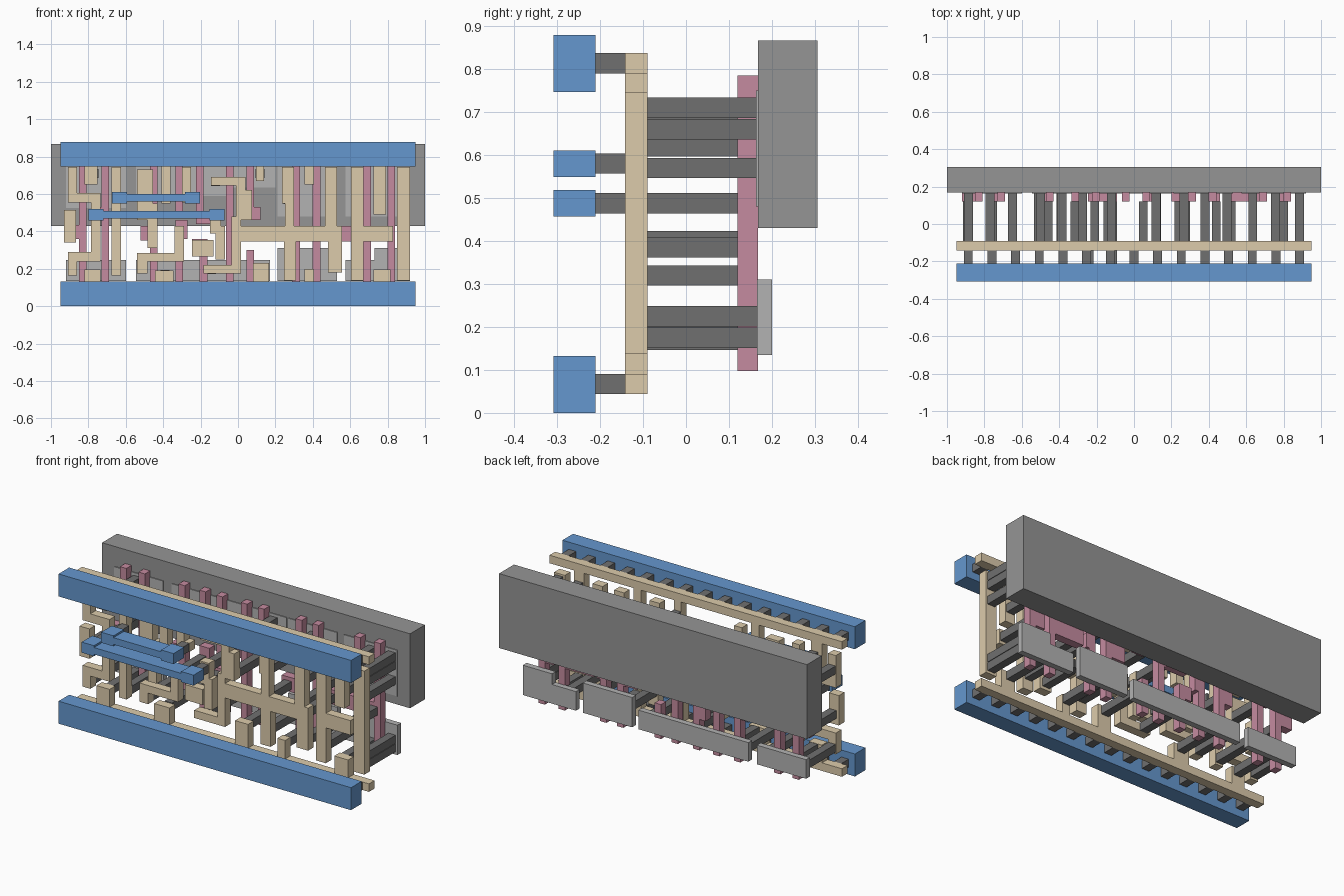
import bpy, bmesh


def material(name, colour):
    m = bpy.data.materials.new(name)
    m.diffuse_color = (*colour, 1)
    return m


BLUE = material("blue", (0.13, 0.31, 0.62))
TAN = material("tan", (0.72, 0.60, 0.41))
PINK = material("pink", (0.56, 0.26, 0.35))
DARK = material("dark_grey", (0.16, 0.16, 0.16))
MID = material("mid_grey", (0.30, 0.30, 0.30))
LIGHT = material("light_grey", (0.45, 0.45, 0.45))


def plate(name, rects, y0, y1, mat):
    """Union outline of x/z rectangles, extruded from y0 to y1."""
    xs = sorted({v for r in rects for v in r[:2]})
    zs = sorted({v for r in rects for v in r[2:]})
    bm = bmesh.new()
    for xa, xb in zip(xs, xs[1:]):
        for za, zb in zip(zs, zs[1:]):
            cx, cz = (xa + xb) / 2, (za + zb) / 2
            if any(r[0] < cx < r[1] and r[2] < cz < r[3] for r in rects):
                bm.faces.new([bm.verts.new((x, y0, z)) for x, z in
                              ((xa, za), (xb, za), (xb, zb), (xa, zb))])
    bmesh.ops.remove_doubles(bm, verts=bm.verts, dist=1e-5)
    new = bmesh.ops.extrude_face_region(bm, geom=bm.faces[:])["geom"]
    bmesh.ops.translate(bm, vec=(0, y1 - y0, 0),
                        verts=[v for v in new if isinstance(v, bmesh.types.BMVert)])
    bmesh.ops.recalc_face_normals(bm, faces=bm.faces)
    bmesh.ops.dissolve_limit(bm, angle_limit=0.01, verts=bm.verts, edges=bm.edges)
    me = bpy.data.meshes.new(name)
    bm.to_mesh(me)
    bm.free()
    me.materials.append(mat)
    ob = bpy.data.objects.new(name, me)
    bpy.context.collection.objects.link(ob)


def pegs(name, points, y0, y1):
    h = 0.0235
    plate(name, [(x - h, x + h, z - h, z + h) for x, z in points], y0, y1, DARK)


# Back slab
plate("back_slab", [(-1, 1, 0.43, 0.867)], 0.168, 0.306, MID)

# Lower light plates, and shallow upper plates set in the slab
plate("lower_plates", [
    (-0.92, -0.60, 0.135, 0.247), (-0.545, -0.19, 0.135, 0.247),
    (-0.19, 0.17, 0.135, 0.247), (0.21, 0.53, 0.135, 0.31),
    (0.575, 0.73, 0.135, 0.247), (0.73, 0.92, 0.135, 0.31)], 0.165, 0.2, LIGHT)
plate("upper_plates", [
    (-0.92, -0.60, 0.525, 0.75), (-0.545, -0.05, 0.59, 0.75),
    (-0.05, 0.20, 0.635, 0.75), (0.21, 0.53, 0.48, 0.75),
    (0.575, 0.92, 0.48, 0.75)], 0.163, 0.2, LIGHT)

# Pink upright bars and their crosspieces
bars = [(x - 0.0205, x + 0.0205, 0.098, 0.785)
        for x in (-0.83, -0.71, -0.45, 0.31, 0.42, 0.69, 0.82)]
bars += [(-0.335, -0.294, 0.098, 0.46), (-0.335, -0.294, 0.50, 0.785),
         (-0.205, -0.164, 0.098, 0.36), (-0.225, -0.184, 0.44, 0.785),
         (-0.065, -0.024, 0.098, 0.785), (0.045, 0.086, 0.098, 0.30),
         (0.045, 0.086, 0.46, 0.785)]
bars += [(-0.92, -0.81, 0.36, 0.435), (-0.785, -0.69, 0.46, 0.53),
         (-0.52, -0.43, 0.35, 0.43), (-0.335, -0.27, 0.36, 0.46),
         (-0.245, -0.164, 0.28, 0.36), (-0.225, -0.09, 0.44, 0.51),
         (0.045, 0.12, 0.46, 0.53), (0.20, 0.33, 0.345, 0.43),
         (0.40, 0.46, 0.345, 0.43), (0.48, 0.69, 0.345, 0.43),
         (0.74, 0.84, 0.345, 0.43)]
plate("pink_bars", bars, 0.12, 0.168, PINK)

# Tan rails with stubs, and the tan tracks between them
rails = [(-0.95, 0.95, z, z + 0.047) for z in (0.044, 0.790)]
stubs = [(-0.82, -0.75, 0.65, 0.8), (-0.82, -0.735, 0.08, 0.195),
         (-0.41, -0.36, 0.55, 0.8), (-0.445, -0.345, 0.08, 0.19),
         (0.08, 0.165, 0.08, 0.23), (0.095, 0.14, 0.67, 0.8),
         (0.355, 0.405, 0.08, 0.2), (0.355, 0.405, 0.65, 0.8),
         (0.725, 0.79, 0.49, 0.8), (0.725, 0.815, 0.08, 0.195)]
plate("tan_rails", rails + stubs, -0.142, -0.09, TAN)
tracks = {
    "left_bracket": [(-0.91, -0.86, 0.58, 0.745), (-0.91, -0.735, 0.555, 0.605),
                     (-0.785, -0.735, 0.24, 0.605), (-0.91, -0.735, 0.24, 0.29),
                     (-0.91, -0.86, 0.165, 0.29)],
    "left_block": [(-0.93, -0.865, 0.34, 0.515)],
    "left_column": [(-0.675, -0.625, 0.165, 0.745)],
    "stepped": [(-0.54, -0.455, 0.51, 0.73), (-0.54, -0.43, 0.46, 0.55),
                (-0.485, -0.43, 0.31, 0.51)],
    "hook": [(-0.54, -0.485, 0.175, 0.285), (-0.54, -0.29, 0.24, 0.285),
             (-0.34, -0.29, 0.24, 0.43)],
    "upper_block": [(-0.30, -0.215, 0.555, 0.605), (-0.30, -0.25, 0.555, 0.745)],
    "middle_block": [(-0.245, -0.13, 0.265, 0.355)],
    "middle_column": [(-0.15, -0.09, 0.39, 0.52), (-0.12, -0.07, 0.25, 0.43)],
    "winding": [(-0.145, 0.04, 0.645, 0.69), (-0.01, 0.04, 0.60, 0.69),
                (-0.01, 0.075, 0.46, 0.62), (-0.185, 0.015, 0.175, 0.22),
                (-0.035, 0.015, 0.175, 0.48), (0, 0.555, 0.345, 0.43),
                (0.235, 0.30, 0.55, 0.745), (0.25, 0.30, 0.43, 0.57),
                (0.245, 0.31, 0.137, 0.345), (0.465, 0.53, 0.43, 0.745),
                (0.48, 0.555, 0.18, 0.345)],
    "right_branch": [(0.605, 0.67, 0.137, 0.745), (0.605, 0.83, 0.345, 0.43)],
    "right_column": [(0.85, 0.92, 0.137, 0.745)],
}
for name, rects in tracks.items():
    plate("track_" + name, rects, -0.142, -0.09, TAN)

# Long dark pegs: to the plates, and shorter ones to the pink bars
pegs("plate_pegs", [
    (-0.885, 0.66), (-0.885, 0.20), (-0.77, 0.71), (-0.77, 0.17), (-0.65, 0.62),
    (-0.65, 0.20), (-0.50, 0.66), (-0.51, 0.20), (-0.385, 0.66), (-0.39, 0.17),
    (-0.275, 0.66), (-0.12, 0.667), (-0.14, 0.197), (0.118, 0.71), (0.12, 0.20),
    (0.268, 0.57), (0.268, 0.66), (0.275, 0.22), (0.38, 0.69), (0.38, 0.17),
    (0.497, 0.57), (0.497, 0.66), (0.515, 0.22), (0.635, 0.57), (0.635, 0.66),
    (0.635, 0.22), (0.757, 0.57), (0.757, 0.66), (0.757, 0.71), (0.757, 0.17),
    (0.885, 0.57), (0.885, 0.66), (0.885, 0.71), (0.885, 0.175), (0.885, 0.225)],
    -0.09, 0.165)
pegs("bar_pegs", [
    (-0.89, 0.40), (-0.755, 0.488), (-0.46, 0.385), (-0.315, 0.385),
    (-0.21, 0.32), (-0.115, 0.488), (0.05, 0.488), (0.24, 0.385),
    (0.44, 0.385), (0.52, 0.385), (0.80, 0.385)], -0.09, 0.12)

# Short dark pegs behind the blue bars
short = [(-0.886 + 0.1265 * i, z) for i in range(15) for z in (0.0675, 0.8135)]
short += [(-0.632, 0.58), (-0.241, 0.58), (-0.76, 0.488), (-0.115, 0.488)]
pegs("front_pegs", short, -0.21, -0.142)

# Blue rails and two links with wider ends
for name, z in (("bottom", 0.0), ("top", 0.747)):
    plate("blue_rail_" + name, [(-0.95, 0.95, z, z + 0.132)], -0.308, -0.21, BLUE)
for name, xa, xb, z in (("upper", -0.673, -0.203, 0.58),
                        ("lower", -0.80, -0.073, 0.488)):
    plate("blue_link_" + name, [
        (xa, xb, z - 0.02, z + 0.02), (xa, xa + 0.08, z - 0.031, z + 0.031),
        (xb - 0.08, xb, z - 0.031, z + 0.031)], -0.308, -0.21, BLUE)
